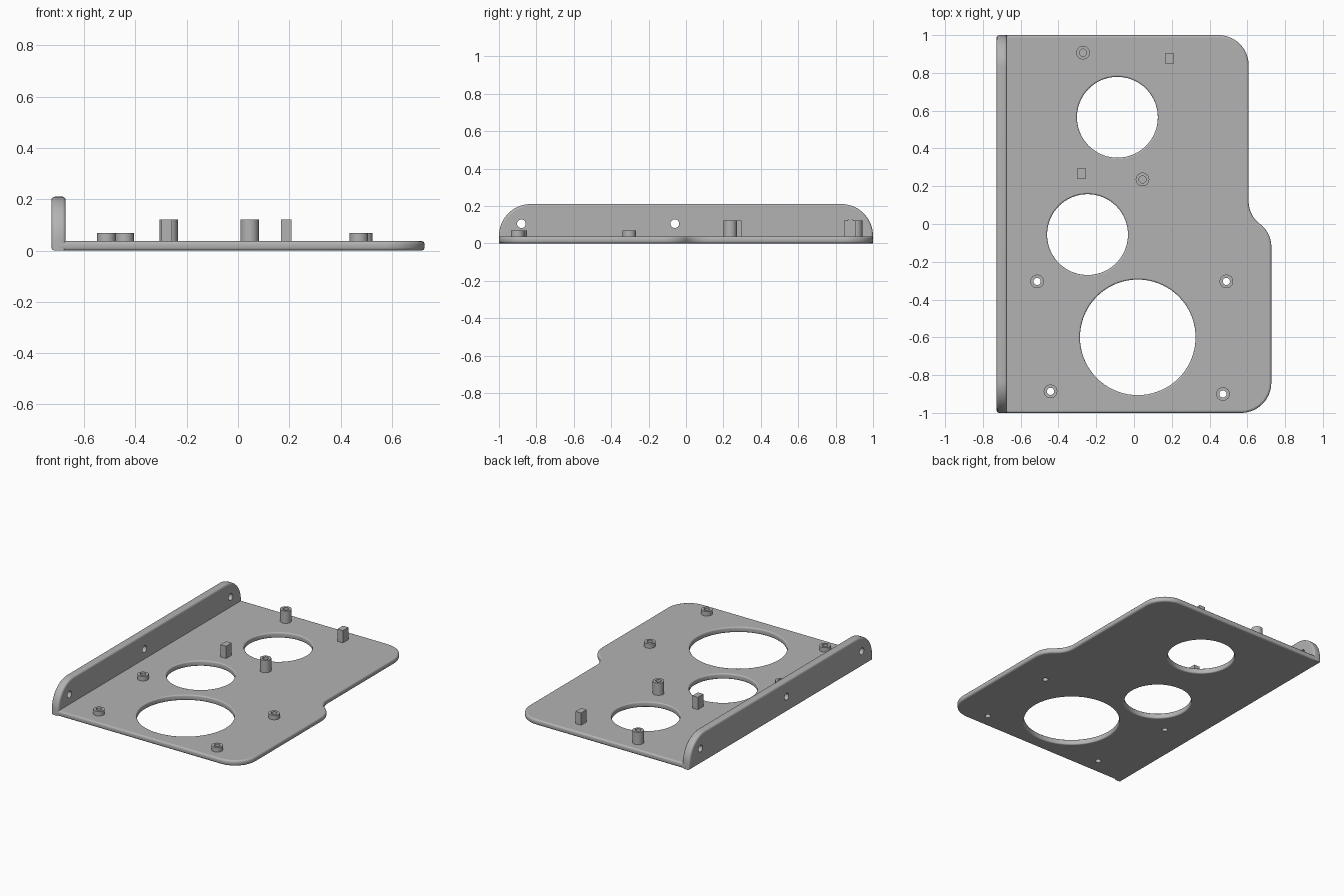
import bpy, bmesh, math
from mathutils import Matrix, Vector

if "Cube" in bpy.data.objects:
    bpy.data.objects.remove(bpy.data.objects["Cube"])

grey = bpy.data.materials.new("plain grey")
grey.diffuse_color = (0.45, 0.45, 0.45, 1)
grey.use_nodes = True
grey.node_tree.nodes["Principled BSDF"].inputs["Base Color"].default_value = grey.diffuse_color


def arc(cx, cy, r, a0, a1, n=14):
    return [(cx + r * math.cos(math.radians(a0 + (a1 - a0) * i / n)),
             cy + r * math.sin(math.radians(a0 + (a1 - a0) * i / n))) for i in range(n + 1)]


def circle(cx, cy, r, n=32):
    return arc(cx, cy, r, 0, 360, n)[:-1]


def inset(pts, d):
    """Move a counter-clockwise loop inwards by d (negative widens it)."""
    out = []
    for i, p in enumerate(pts):
        p = Vector(p)
        a = (p - Vector(pts[i - 1])).normalized()
        b = (Vector(pts[(i + 1) % len(pts)]) - p).normalized()
        na, nb = Vector((-a.y, a.x)), Vector((-b.y, b.x))
        out.append(p + (na + nb) * d / (1 + na.dot(nb)))
    return out


def panel(name, outline, holes, z0, z1, fillet=0, matrix=Matrix()):
    """Extruded profile with holes; holes are (loop, fillet) pairs."""
    bm = bmesh.new()
    caps = ([], [])
    steps = [math.radians(a) for a in (0, 30, 60, 90)]
    for pts, f, sign in [(outline, fillet, 1)] + [(h, hf, -1) for h, hf in holes]:
        if f:
            levels = [(f * (1 - math.sin(a)), z0 + f * (1 - math.cos(a))) for a in steps]
            levels += [(d, z0 + z1 - z) for d, z in reversed(levels)]
        else:
            levels = [(0, z0), (0, z1)]
        rings = [[bm.verts.new((p[0], p[1], z)) for p in inset(pts, d * sign)] for d, z in levels]
        n = len(pts)
        for lo, hi in zip(rings, rings[1:]):
            for i in range(n):
                j = (i + 1) % n
                bm.faces.new((lo[i], lo[j], hi[j], hi[i]))
        for cap, ring in zip(caps, (rings[0], rings[-1])):
            cap += [bm.edges.get((ring[i], ring[(i + 1) % n])) for i in range(n)]
    for cap, nz in zip(caps, (-1, 1)):
        bmesh.ops.triangle_fill(bm, edges=cap, use_beauty=True, normal=(0, 0, nz))
        for e in cap:
            e.smooth = False
    bmesh.ops.recalc_face_normals(bm, faces=bm.faces)
    bm.transform(matrix)
    me = bpy.data.meshes.new(name)
    bm.to_mesh(me)
    bm.free()
    me.materials.append(grey)
    ob = bpy.data.objects.new(name, me)
    bpy.context.collection.objects.link(ob)
    bpy.ops.object.select_all(action='DESELECT')
    ob.select_set(True)
    bpy.context.view_layer.objects.active = ob
    bpy.ops.object.shade_smooth_by_angle(angle=math.radians(35))
    return ob


T = 0.037          # plate thickness
R = 0.012          # edge rounding
LEFT, INNER = -0.727, -0.672
short_bosses = [(-0.513, -0.304), (0.489, -0.304), (-0.442, -0.886), (0.471, -0.9)]
tall_bosses = [(-0.27, 0.907), (0.045, 0.236)]
pegs = [(0.188, 0.876), (-0.278, 0.267)]

# base plate with stepped right edge, large openings and screw holes
outline = ([(-0.70, -1)] + arc(0.567, -0.84, 0.16, -90, 0)
           + arc(0.577, -0.12, 0.15, 0, 53) + arc(0.757, 0.12, 0.15, 233, 180)[1:]
           + arc(0.447, 0.84, 0.16, 0, 90) + [(-0.70, 1)])
openings = [(0.02, -0.60, 0.306), (-0.246, -0.056, 0.214), (-0.088, 0.565, 0.214)]
holes = [(circle(*o, 72), 0.008) for o in openings]
holes += [(circle(x, y, 0.019), 0) for x, y in short_bosses]
panel("base_plate", outline, holes, 0, T, R)

# upright side flange: profile drawn in (y, z), thickness along x
profile = [(-1, 0), (1, 0)] + arc(0.83, 0.04, 0.17, 0, 90) + arc(-0.83, 0.04, 0.17, 90, 180)
to_yz = Matrix(((0, 0, 1, 0), (1, 0, 0, 0), (0, 1, 0, 0), (0, 0, 0, 1)))
panel("side_flange", profile, [(circle(y, 0.105, 0.023), 0) for y in (-0.88, -0.06, 0.88)],
      LEFT, INNER, R, to_yz)

# hollow screw bosses
for kind, spots, top in (("short", short_bosses, 0.068), ("tall", tall_bosses, 0.122)):
    for x, y in spots:
        panel(kind + "_boss", circle(x, y, 0.036), [(circle(x, y, 0.019), 0)], T - 0.002, top)

# rectangular locating pegs
for x, y in pegs:
    w, d = 0.021, 0.03
    panel("locating_peg", [(x - w, y - d), (x + w, y - d), (x + w, y + d), (x - w, y + d)],
          [], T - 0.002, 0.122)
